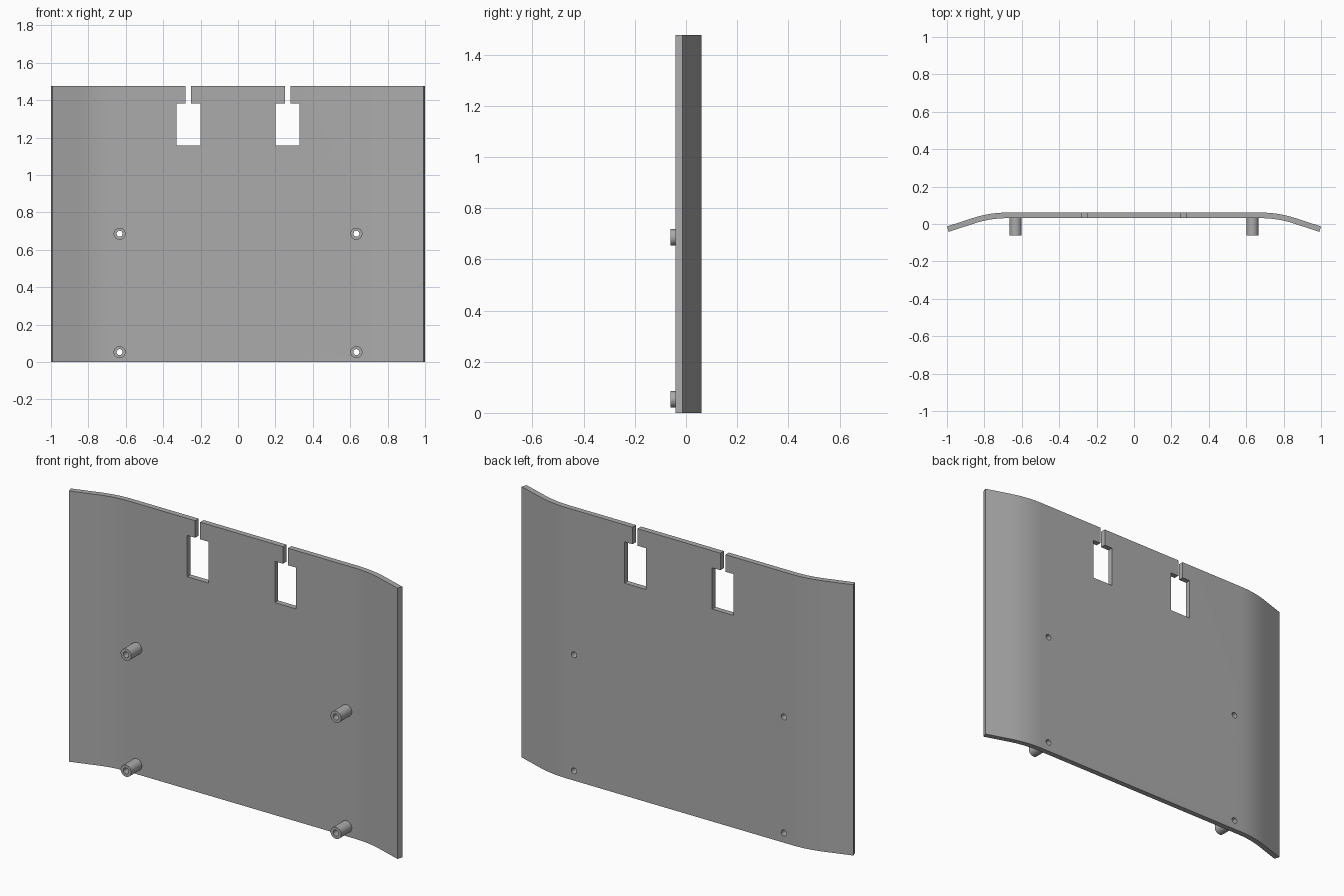
import bpy, bmesh
from math import sin, cos, radians, pi
from mathutils import Vector

if "Cube" in bpy.data.objects:
    bpy.data.objects.remove(bpy.data.objects["Cube"])

HEIGHT, BACK, THICK = 1.476, 0.061, 0.03
BEND_START, BEND_RADIUS, BEND_ANGLE = 0.68, 0.58, radians(18)
POST_X, POST_Z = 0.633, (0.053, 0.686)
POST_R, HOLE_R, POST_FRONT = 0.032, 0.016, -0.061

grey = bpy.data.materials.new("plain grey")
grey.use_nodes = True
colour = (0.41, 0.41, 0.41, 1)
grey.diffuse_color = colour
grey.node_tree.nodes["Principled BSDF"].inputs["Base Color"].default_value = colour


def prism(name, outline, direction):
    """Extrude a closed outline into a solid."""
    bm = bmesh.new()
    face = bm.faces.new([bm.verts.new(p) for p in outline])
    moved = bmesh.ops.extrude_face_region(bm, geom=[face])["geom"]
    verts = [v for v in moved if isinstance(v, bmesh.types.BMVert)]
    bmesh.ops.translate(bm, verts=verts, vec=Vector(direction))
    bmesh.ops.recalc_face_normals(bm, faces=bm.faces)
    mesh = bpy.data.meshes.new(name)
    bm.to_mesh(mesh)
    bm.free()
    mesh.materials.append(grey)
    obj = bpy.data.objects.new(name, mesh)
    bpy.context.collection.objects.link(obj)
    return obj


def circle(x, y, z, radius, sides=32):
    return [(x + radius * cos(2 * pi * i / sides), y,
             z + radius * sin(2 * pi * i / sides)) for i in range(sides)]


def cut(target, cutter):
    """Subtract the cutter from the target, then discard the cutter."""
    cutter.hide_render = True
    bpy.context.view_layer.objects.active = target
    mod = target.modifiers.new("cut", "BOOLEAN")
    mod.operation, mod.solver, mod.object = "DIFFERENCE", "EXACT", cutter
    bpy.ops.object.modifier_apply(modifier=mod.name)
    bpy.data.objects.remove(cutter)


def smooth(obj):
    bpy.ops.object.select_all(action="DESELECT")
    obj.select_set(True)
    bpy.context.view_layer.objects.active = obj
    bpy.ops.object.shade_smooth_by_angle(angle=radians(30))


def half_curve(offset):
    """One side of the plate section: flat, bend, then straight wing."""
    radius, steps = BEND_RADIUS - offset, 10
    centre_y = BACK - BEND_RADIUS
    pts = [(BEND_START + radius * sin(BEND_ANGLE * i / steps),
            centre_y + radius * cos(BEND_ANGLE * i / steps))
           for i in range(steps + 1)]
    wing = (1 - BEND_START - BEND_RADIUS * sin(BEND_ANGLE)) / cos(BEND_ANGLE)
    x, y = pts[-1]
    pts.append((x + wing * cos(BEND_ANGLE), y - wing * sin(BEND_ANGLE)))
    return pts


# Curved plate
outer, inner = half_curve(0), half_curve(THICK)
right_side = outer + inner[::-1]
section = right_side + [(-x, y) for x, y in reversed(right_side)]
plate = prism("curved_plate", [(x, y, 0) for x, y in section], (0, 0, HEIGHT))

# Keyhole slots in the top edge
for side in (-1, 1):
    slot = [(0.2, 1.158), (0.328, 1.158), (0.328, 1.383), (0.28, 1.383),
            (0.28, 1.6), (0.25, 1.6), (0.25, 1.383), (0.2, 1.383)]
    cut(plate, prism("slot_cutter", [(side * x, -0.2, z) for x, z in slot], (0, 0.4, 0)))

# Hollow mounting posts, with holes running on through the plate
for side, label in ((1, "left"), (-1, "right")):
    for z, level in zip(POST_Z, ("lower", "upper")):
        x = side * POST_X
        post = prism(f"{level}_{label}_post", circle(x, POST_FRONT, z, POST_R),
                     (0, BACK - THICK - POST_FRONT + 0.002, 0))
        for part in (post, plate):
            cut(part, prism("hole_cutter", circle(x, -0.2, z, HOLE_R), (0, 0.4, 0)))
        smooth(post)
smooth(plate)
